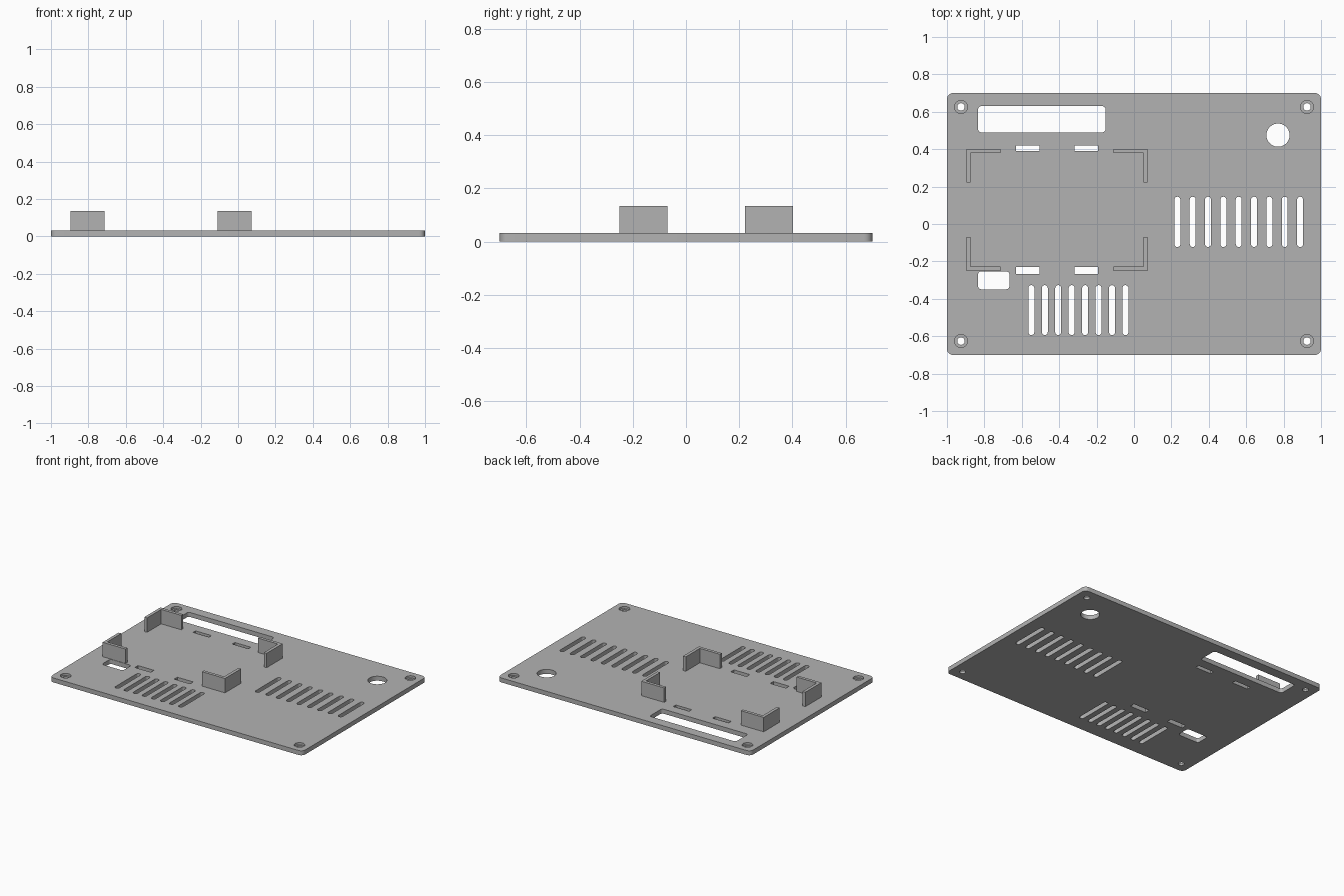
import bpy, bmesh, math

if "Cube" in bpy.data.objects:
    bpy.data.objects.remove(bpy.data.objects["Cube"])

THICK = 0.032
WALL_TOP = 0.135

grey = bpy.data.materials.new("plain grey")
grey.use_nodes = True
grey.diffuse_color = (0.45, 0.45, 0.45, 1)
grey.node_tree.nodes["Principled BSDF"].inputs["Base Color"].default_value = (0.45, 0.45, 0.45, 1)


def rounded_outline(x0, x1, y0, y1, r, steps=6):
    """Counter-clockwise rectangle with rounded corners."""
    if r == 0:
        return [(x0, y0), (x1, y0), (x1, y1), (x0, y1)]
    corners = [(x1 - r, y1 - r), (x0 + r, y1 - r), (x0 + r, y0 + r), (x1 - r, y0 + r)]
    points = []
    for quarter, (cx, cy) in enumerate(corners):
        for i in range(steps + 1):
            a = (quarter + i / steps) * math.pi / 2
            points.append((cx + r * math.cos(a), cy + r * math.sin(a)))
    return points


def circle_outline(cx, cy, r, sides=32):
    return [(cx + r * math.cos(i * math.tau / sides), cy + r * math.sin(i * math.tau / sides))
            for i in range(sides)]


def prisms(name, outlines, z0, z1):
    """One object made of upright prisms, one for each outline."""
    bm = bmesh.new()
    for outline in outlines:
        face = bm.faces.new([bm.verts.new((x, y, z0)) for x, y in outline])
        top = bmesh.ops.extrude_face_region(bm, geom=[face])["geom"]
        bmesh.ops.translate(bm, vec=(0, 0, z1 - z0),
                            verts=[v for v in top if isinstance(v, bmesh.types.BMVert)])
    bmesh.ops.recalc_face_normals(bm, faces=bm.faces)
    mesh = bpy.data.meshes.new(name)
    bm.to_mesh(mesh)
    bm.free()
    mesh.materials.append(grey)
    obj = bpy.data.objects.new(name, mesh)
    bpy.context.collection.objects.link(obj)
    return obj


# Base plate
plate = prisms("base_plate", [rounded_outline(-1, 1, -0.70, 0.70, 0.032)], 0, THICK)

# Windows and the round cable hole
holes = [
    rounded_outline(-0.834, -0.152, 0.49, 0.63, 0.018),
    rounded_outline(-0.834, -0.666, -0.349, -0.253, 0.018),
    circle_outline(0.77, 0.475, 0.062, 48),
]

# Two rows of vent slots
half = 0.016
for i in range(9):
    x = 0.232 + i * 0.082
    holes.append(rounded_outline(x - half, x + half, -0.123, 0.146, half * 0.99))
for i in range(8):
    x = -0.549 + i * 0.0719
    holes.append(rounded_outline(x - half, x + half, -0.594, -0.327, half * 0.99))

# Strap slots beside the brackets
for x in (-0.63, -0.319):
    for y0, y1 in ((0.391, 0.42), (-0.266, -0.23)):
        holes.append(rounded_outline(x, x + 0.126, y0, y1, 0))

# Screw holes with wider recesses on top
screws = [(sx * 0.925, sy * 0.626) for sx in (-1, 1) for sy in (-1, 1)]
holes += [circle_outline(x, y, 0.02, 24) for x, y in screws]
recesses = [circle_outline(x, y, 0.035, 32) for x, y in screws]

cutters = [prisms("hole_cutter", holes, -0.05, 0.1),
           prisms("recess_cutter", recesses, THICK / 2, 0.1)]
bpy.context.view_layer.objects.active = plate
plate.select_set(True)
for cutter in cutters:
    cut = plate.modifiers.new(cutter.name, "BOOLEAN")
    cut.operation = "DIFFERENCE"
    cut.solver = "EXACT"
    cut.object = cutter
    bpy.ops.object.modifier_apply(modifier=cut.name)
for cutter in cutters:
    bpy.data.objects.remove(cutter)
bpy.ops.object.shade_smooth_by_angle(angle=math.radians(30))

# Four L-shaped corner brackets, mirrored about the centre of their bay
cx, cy, dx, dy = -0.412, 0.076, 0.484, 0.326
arm, wall = 0.181, 0.022
for side, sx in (("right", -1), ("left", 1)):
    for end, sy in (("front", -1), ("back", 1)):
        shape = [(dx, dy), (dx - arm, dy), (dx - arm, dy - wall),
                 (dx - wall, dy - wall), (dx - wall, dy - arm), (dx, dy - arm)]
        prisms(f"{end}_{side}_bracket", [[(cx + sx * x, cy + sy * y) for x, y in shape]],
               THICK, WALL_TOP)
